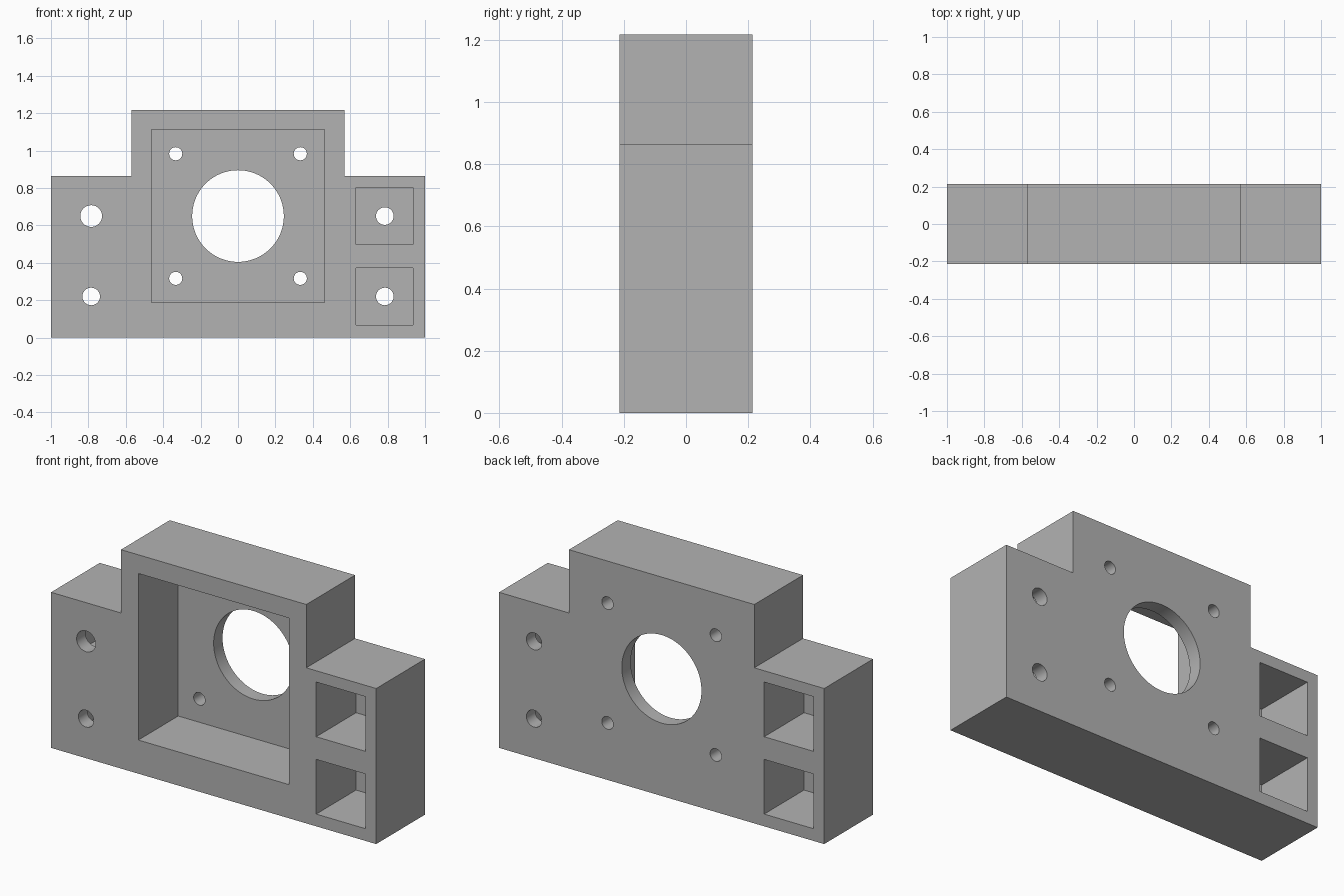
import bpy, bmesh, math
from mathutils import Matrix

cube = bpy.data.objects.get("Cube")
if cube:
    bpy.data.objects.remove(cube, do_unlink=True)

HALF_Y = 0.214      # half the plate thickness
DEPTH = 0.35        # depth of every pocket
MID_Z = 0.65        # height of the motor axis

grey = bpy.data.materials.new("plain grey")
grey.use_nodes = True
colour = (0.45, 0.45, 0.45, 1)
grey.diffuse_color = colour
grey.node_tree.nodes["Principled BSDF"].inputs["Base Color"].default_value = colour


def make_object(name, bm):
    bmesh.ops.recalc_face_normals(bm, faces=bm.faces)
    mesh = bpy.data.meshes.new(name)
    bm.to_mesh(mesh)
    bm.free()
    mesh.materials.append(grey)
    obj = bpy.data.objects.new(name, mesh)
    bpy.context.collection.objects.link(obj)
    return obj


def extruded(name, outline, y0, y1):
    bm = bmesh.new()
    face = bm.faces.new([bm.verts.new((x, y0, z)) for x, z in outline])
    out = bmesh.ops.extrude_face_region(bm, geom=[face])
    moved = [v for v in out["geom"] if isinstance(v, bmesh.types.BMVert)]
    bmesh.ops.translate(bm, verts=moved, vec=(0, y1 - y0, 0))
    return make_object(name, bm)


def cut(cutter):
    mod = bracket.modifiers.new("cut", 'BOOLEAN')
    mod.operation, mod.solver, mod.object = 'DIFFERENCE', 'EXACT', cutter
    bpy.context.view_layer.objects.active = bracket
    bpy.ops.object.modifier_apply(modifier=mod.name)
    bpy.data.objects.remove(cutter, do_unlink=True)


def cut_pocket(x, z, half_w, side):
    # side is -1 for a pocket open to the front, 1 for one open to the back
    outline = [(x + sx * half_w, z + sz * half_w)
               for sx, sz in ((-1, -1), (1, -1), (1, 1), (-1, 1))]
    cut(extruded("pocket_cutter", outline, side * (HALF_Y + 0.1), side * (HALF_Y - DEPTH)))


def cut_hole(x, z, radius, segments=48):
    bm = bmesh.new()
    place = Matrix.Translation((x, 0, z)) @ Matrix.Rotation(math.pi / 2, 4, 'X')
    bmesh.ops.create_cone(bm, cap_ends=True, segments=segments, radius1=radius,
                          radius2=radius, depth=1, matrix=place)
    cut(make_object("hole_cutter", bm))


# Stepped body
right_half = [(1, 0), (1, 0.865), (0.57, 0.865), (0.57, 1.217)]
outline = right_half + [(-x, z) for x, z in reversed(right_half)]
bracket = extruded("motor_bracket", outline, -HALF_Y, HALF_Y)

# Square motor recess, open to the front
cut_pocket(0, MID_Z, 0.463, -1)

# Nut pockets: front on one side, back on the other
for side in (-1, 1):
    for z in (0.22, MID_Z):
        cut_pocket(-side * 0.783, z, 0.152, side)

# Shaft opening and its four screw holes
cut_hole(0, MID_Z, 0.245, 96)
for sx in (-1, 1):
    for sz in (-1, 1):
        cut_hole(sx * 0.333, MID_Z + sz * 0.333, 0.035)

# Mounting holes, one of them wider
for x, z, radius in ((0.785, 0.22, 0.047), (0.785, MID_Z, 0.047),
                     (-0.785, 0.22, 0.047), (-0.785, MID_Z, 0.058)):
    cut_hole(x, z, radius)

# Smooth bores, sharp corners
bpy.ops.object.select_all(action='DESELECT')
bracket.select_set(True)
bpy.context.view_layer.objects.active = bracket
bpy.ops.object.shade_smooth_by_angle(angle=math.radians(30))
